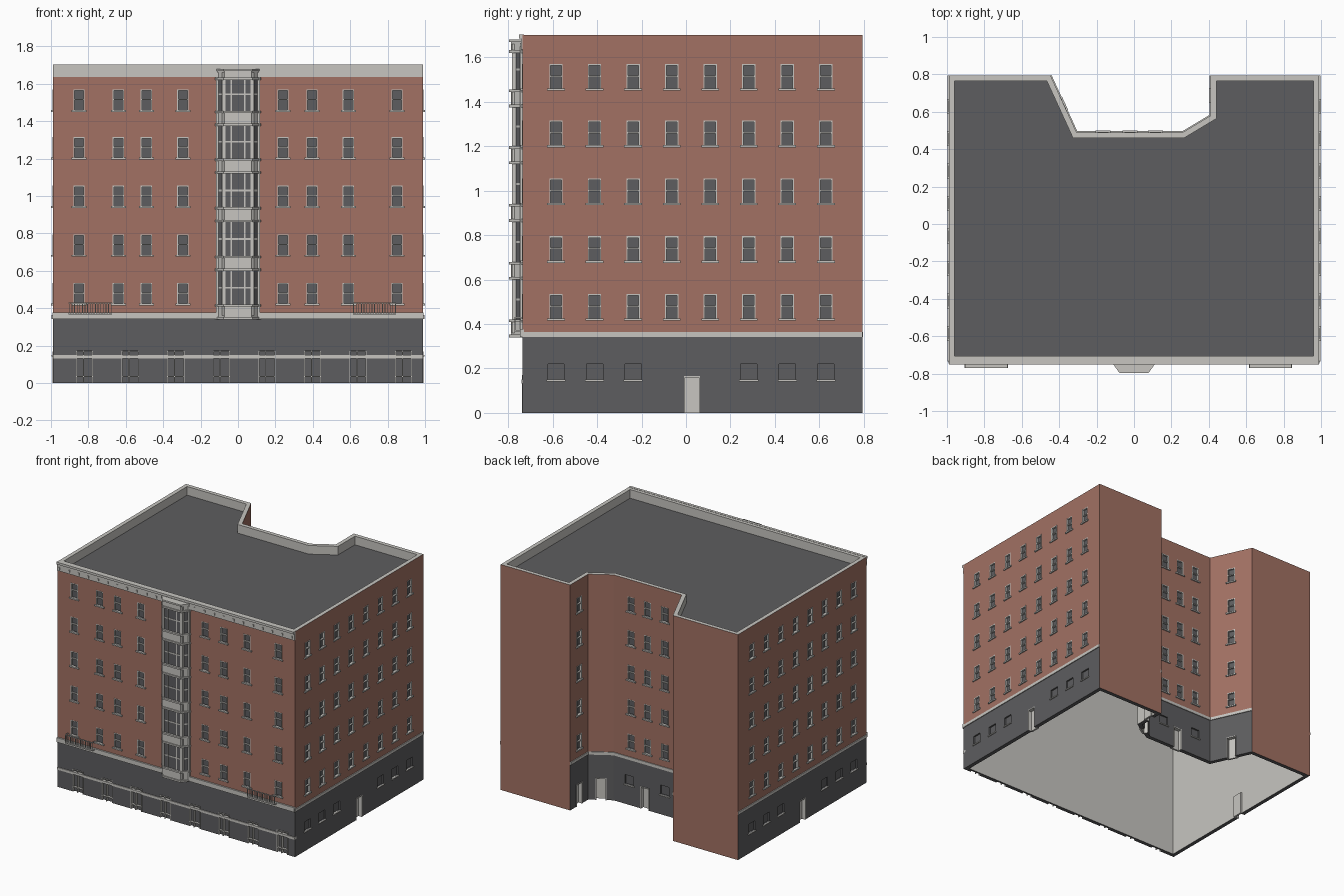
import bpy, bmesh
from mathutils import Matrix, Vector

old = bpy.data.objects.get("Cube")
if old:
    bpy.data.objects.remove(old)


def material(name, rgb):
    m = bpy.data.materials.new(name)
    m.use_nodes = True
    m.diffuse_color = (*rgb, 1)
    m.node_tree.nodes["Principled BSDF"].inputs["Base Color"].default_value = (*rgb, 1)
    return m


brick = material("red brick", (0.36, 0.165, 0.125))
dark = material("dark grey", (0.11, 0.11, 0.115))
light = material("pale stone", (0.57, 0.56, 0.53))
MATS = [brick, dark, light]
BRICK, DARK, LIGHT = range(3)

parts = {}


def part(name, mat):
    if name not in parts:
        parts[name] = (bmesh.new(), mat)
    return parts[name][0]


def to_object(name, bm, mats):
    bmesh.ops.recalc_face_normals(bm, faces=bm.faces)
    mesh = bpy.data.meshes.new(name)
    bm.to_mesh(mesh)
    bm.free()
    for m in mats:
        mesh.materials.append(m)
    ob = bpy.data.objects.new(name, mesh)
    bpy.context.collection.objects.link(ob)
    return ob


# A wall frame: u runs along the wall, d points outwards, z is up
def frame(origin, u, n):
    m = Matrix((u, n, (0, 0, 1))).transposed().to_4x4()
    m.translation = origin
    return m


def box(bm, f, u0, u1, z0, z1, d0, d1):
    m = f @ Matrix.Translation(((u0 + u1) / 2, (d0 + d1) / 2, (z0 + z1) / 2))
    m = m @ Matrix.Diagonal((u1 - u0, d1 - d0, z1 - z0, 1))
    bmesh.ops.create_cube(bm, size=1, matrix=m)


# Footprint, counter-clockwise from the front corner
PLAN = [Vector(p) for p in [(-.99, -.735), (.99, -.735), (.99, .795), (.41, .795), (.41, .58),
                            (.26, .49), (-.307, .49), (-.447, .795), (-.99, .795)]]
N = len(PLAN)
PLAIN = (2, 7)          # blank back walls, brick to the ground
TOP, BASE = 1.70, 0.345


def edge(i):
    a, b = PLAN[i], PLAN[(i + 1) % N]
    t = (b - a).normalized()
    return a, b, t, Vector((t.y, -t.x))


def inset(w):
    out = []
    for i in range(N):
        n0, n1 = edge(i - 1)[3], edge(i)[3]
        out.append(PLAN[i] - (n0 + n1) * (w / (1 + n0.dot(n1))))
    return out


def wall(i):
    a, b, t, n = edge(i)
    return frame((*((a + b) / 2), 0), (*t, 0), (*n, 0))


# Building shell: outer walls, parapet, sunken roof, hollow interior
bm = bmesh.new()
inner = inset(0.03)
levels = [(inner, 1.6), (inner, 0), (PLAN, 0), (PLAN, BASE), (PLAN, TOP), (inner, TOP), (inner, 1.635)]
rings = [[bm.verts.new((*p, z)) for p in pts] for pts, z in levels]
for k in range(len(rings) - 1):
    for i in range(N):
        j = (i + 1) % N
        f = bm.faces.new((rings[k][i], rings[k][j], rings[k + 1][j], rings[k + 1][i]))
        f.material_index = [LIGHT, DARK, DARK, BRICK, LIGHT, LIGHT][k]
        if k == 2 and i in PLAIN:
            f.material_index = BRICK
bm.faces.new(rings[0]).material_index = LIGHT
bm.faces.new(rings[-1]).material_index = DARK
shell = to_object("building_shell", bm, MATS)

cutter = bmesh.new()
ROWS = [0.425, 0.685, 0.945, 1.205, 1.46]
front = frame((0, -.735, 0), (1, 0, 0), (0, -1, 0))
right = frame((.99, 0, 0), (0, 1, 0), (1, 0, 0))
left = frame((-.99, 0, 0), (0, 1, 0), (-1, 0, 0))


# Recessed sash window with frame, meeting rail and sill
def window(f, u, z, h=0.11, w=0.03):
    box(cutter, f, u - w, u + w, z, z + h, -.012, .02)
    bm = part("window_frames", light)
    for s in (-1, 1):
        x = u + s * (w - .003)
        box(bm, f, x - .003, x + .003, z, z + h, -.013, .002)
    for zz in (z + h - .004, z + h / 2):
        box(bm, f, u - w, u + w, zz - .003, zz + .004, -.013, .001)
    box(part("window_sills", light), f, u - w - .01, u + w + .01, z - .01, z, -.013, .009)


def basement_window(f, u):
    box(cutter, f, u - .037, u + .037, .15, .22, -.012, .02)
    box(part("window_sills", light), f, u - .043, u + .043, .142, .15, -.013, .008)


def door(f, u):
    box(cutter, f, u - .036, u + .036, -.02, .165, -.06, .02)
    box(part("doors", light), f, u - .04, u + .04, 0, .17, -.04, -.026)
    bm = part("door_frames", light)
    for s in (-1, 1):
        box(bm, f, u + s * .034 - .003, u + s * .034 + .003, 0, .165, -.03, .003)
    box(bm, f, u - .037, u + .037, .16, .167, -.03, .003)


# Openings on the two side walls
for f in (right, left):
    for i in range(8):
        y = -.585 + i * .1735
        for z in ROWS:
            window(f, y, z)
        if i not in (3, 4):
            basement_window(f, y)
    door(f, .027)

# Openings on the front
for x in (-.85, -.64, -.49, -.295, .24, .395, .59, .85):
    for z in ROWS:
        window(front, x, z)

# Openings in the rear recess
rear = wall(5)
mid = (PLAN[5].x + PLAN[6].x) / 2
for z in ROWS:
    for x in (.115, -.022, -.166):
        window(rear, mid - x, z)
    window(wall(3), 0, z)
    window(wall(6), 0, z)
for x in (.13, -.166):
    basement_window(rear, mid - x)
door(rear, mid)
for i in (3, 4, 6):
    door(wall(i), 0)

# Shop doors along the street, shallow recess with thin pale frames
for i in range(8):
    x = -.82 + i * .2436
    box(cutter, front, x - .045, x + .045, -.02, .17, -.015, .02)
    bm = part("shop_frames", light)
    for u in (-.043, -.006, .043):
        box(bm, front, x + u - .0025, x + u + .0025, 0, .17, -.016, .003)
    for z in (.035, .167):
        box(bm, front, x - .045, x + .045, z - .0025, z + .0025, -.016, .003)

# Cut all openings; the recess backs become dark glass
for f in cutter.faces:
    f.material_index = DARK
cut = to_object("opening_cutter", cutter, MATS)
cut.hide_render = True
mod = shell.modifiers.new("openings", "BOOLEAN")
mod.operation, mod.solver, mod.object = "DIFFERENCE", "EXACT", cut
bpy.context.view_layer.objects.active = shell
bpy.ops.object.modifier_apply(modifier=mod.name)
bpy.data.objects.remove(cut)

# Stone bands above the base
bands = part("stone_bands", light)
for i in range(1, N):
    if i not in PLAIN:
        a, b = edge(i)[:2]
        half = (b - a).length / 2
        box(bands, wall(i), -half, half, .342, .364, -.005, .006)
box(bands, front, -.992, .992, .342, .376, -.005, .012)
box(bands, front, -.99, .99, .132, .15, -.02, .006)

# Front cornice with small brackets
cornice = part("cornice", light)
box(cornice, front, -.99, .99, 1.635, 1.688, -.005, .008)
box(cornice, front, -.99, .99, 1.685, 1.702, -.005, .016)
for i in range(25):
    x = -.97 + i * .0808
    box(part("cornice_brackets", light), front, x - .006, x + .006, 1.648, 1.665, 0, .013)


# Bay window: stacked trapezoid prisms
def bay(name, mat, a, b, d, z0, z1):
    bm = part(name, mat)
    pts = [(-a, .005), (a, .005), (a, 0), (b, -d), (-b, -d), (-a, 0)]
    lo, hi = [[bm.verts.new((x, y - .735, z)) for x, y in pts] for z in (z0, z1)]
    bm.faces.new(lo)
    bm.faces.new(hi)
    for i in range(len(pts)):
        j = (i + 1) % len(pts)
        bm.faces.new((lo[i], lo[j], hi[j], hi[i]))


bay("bay_glass", dark, .108, .068, .046, .36, 1.66)
tops = [.42, .68, .94, 1.20, 1.455, 1.68]
for i, z in enumerate(tops):
    low = z - (.06 if i == 5 else .08)
    bay("bay_panels", light, .115, .073, .052, low, z)
    for zz in (low, z - .012):
        bay("bay_ledges", light, .122, .078, .061, zz, zz + .012)
    if i < 5:
        bay("bay_transoms", light, .11, .069, .048, z + .085, z + .094)
posts = part("bay_posts", light)
for s in (-1, 1):
    box(posts, front, s * .076 - .009, s * .076 + .009, .36, 1.66, .03, .049)
    box(posts, front, s * .111 - .006, s * .111 + .006, .36, 1.66, 0, .012)
    box(posts, front, s * .036 - .003, s * .036 + .003, .36, 1.66, .04, .049)

# Two small balconies with railings
for x0, x1 in ((-.905, -.675), (.615, .845)):
    rail = part("balcony_railings", light)
    box(part("balcony_floors", light), front, x0, x1, .365, .374, 0, .036)
    box(rail, front, x0, x1, .425, .431, .031, .036)
    for i in range(17):
        x = x0 + .003 + i * (x1 - x0 - .006) / 16
        box(rail, front, x - .002, x + .002, .37, .428, .032, .036)
    for x in (x0, x1 - .005):
        box(rail, front, x, x + .005, .425, .431, 0, .036)

for name, (bm, mat) in parts.items():
    to_object(name, bm, [mat])
